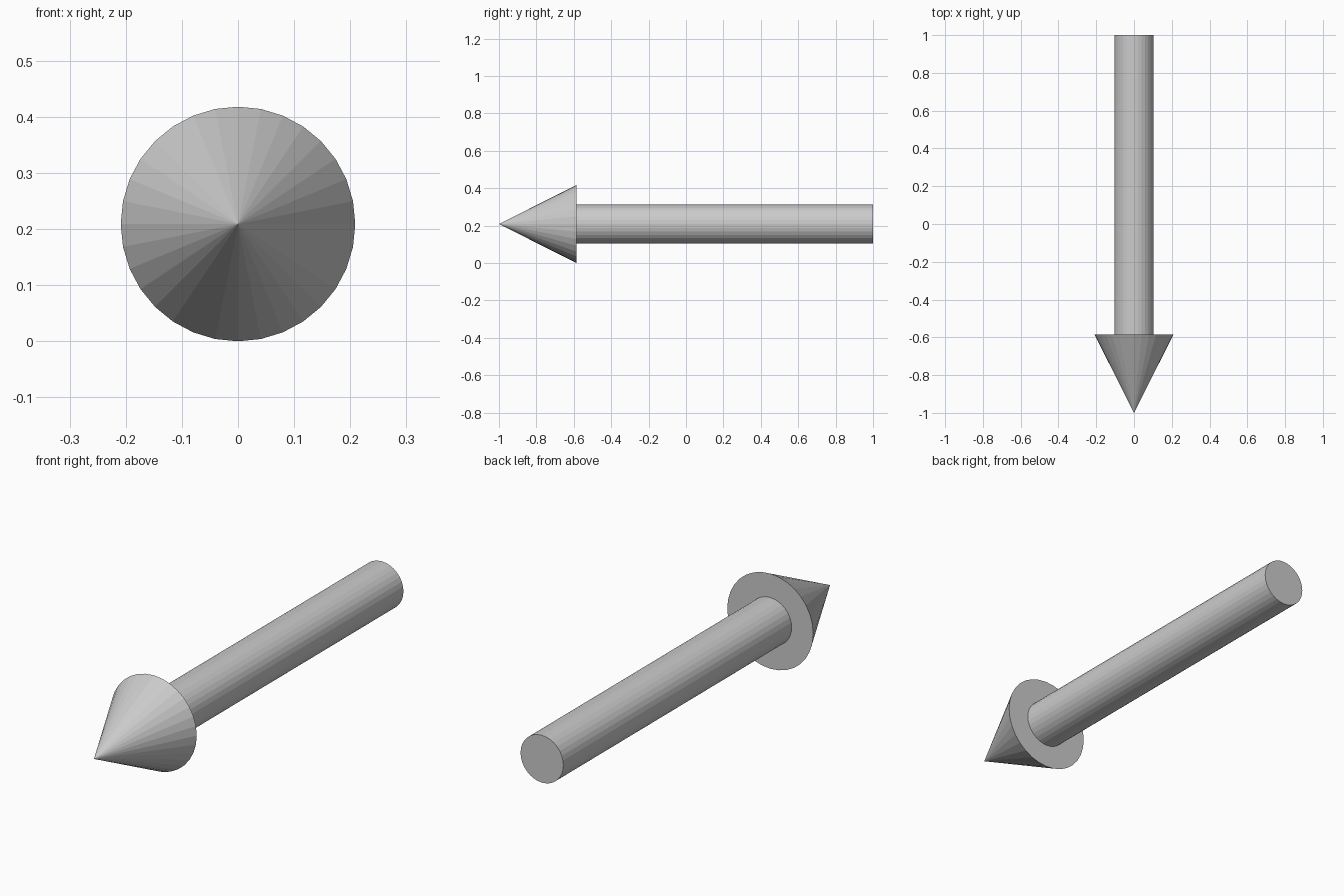
import bpy
from math import pi

if "Cube" in bpy.data.objects:
    bpy.data.objects.remove(bpy.data.objects["Cube"])

SIDES = 32
HEAD_R = 0.209
SHAFT_R = 0.104
NECK_Y = -0.585


def tapered(name, r_back, r_front, y_back, y_front):
    """Round flat-faced part lying along y, resting at the arrow's axis height."""
    bpy.ops.mesh.primitive_cone_add(
        vertices=SIDES, radius1=r_back, radius2=r_front,
        depth=y_back - y_front, end_fill_type='NGON',
        location=(0, (y_back + y_front) / 2, HEAD_R),
        rotation=(pi / 2, 0, 0))
    part = bpy.context.object
    part.name = name
    bpy.ops.object.transform_apply(location=True, rotation=True, scale=True)
    return part


# Pointed head, tip towards the front
tapered("arrow_head", HEAD_R, 0, NECK_Y, -1)

# Straight shaft running back from the base of the head
tapered("arrow_shaft", SHAFT_R, SHAFT_R, 1, NECK_Y)
